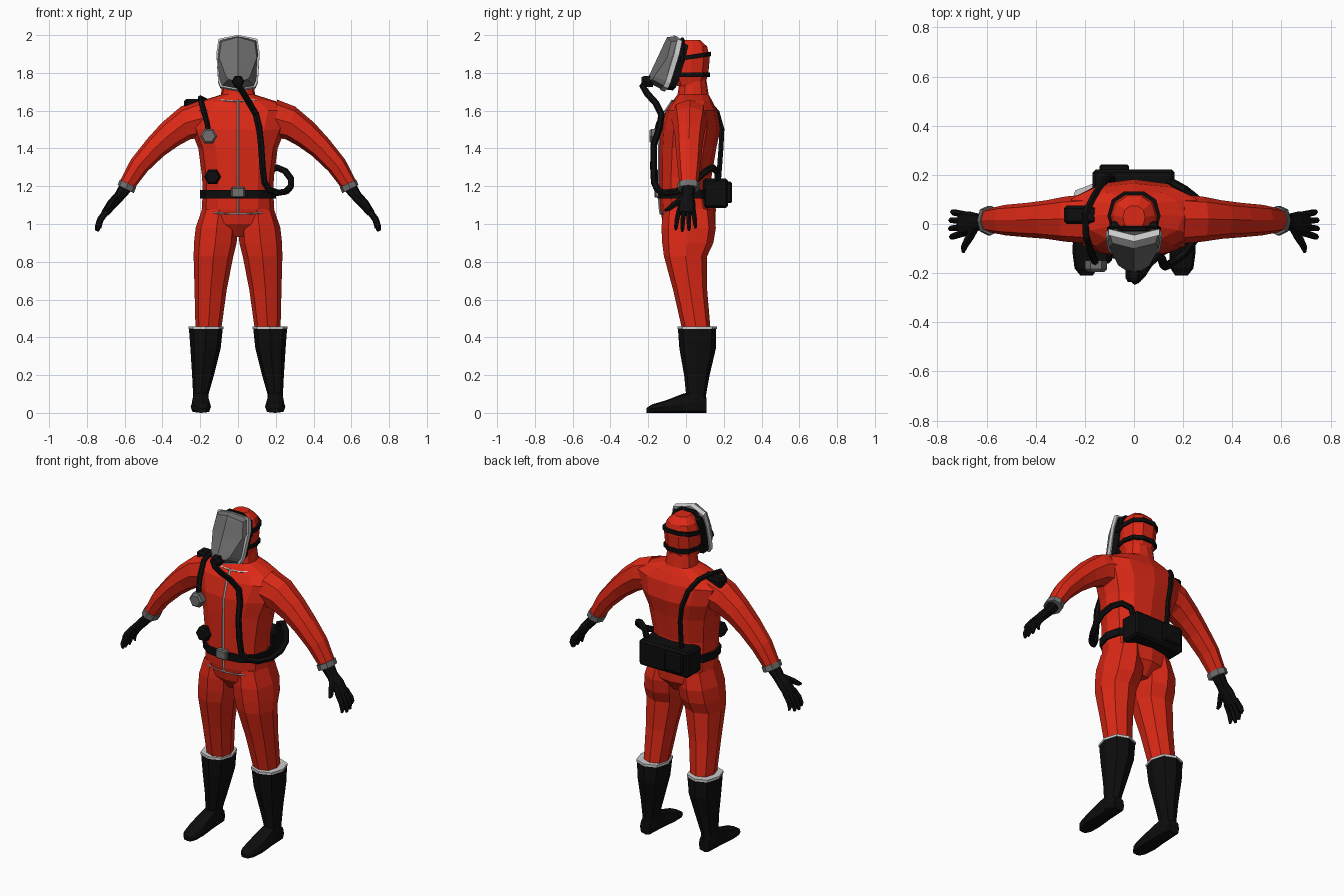
import bpy, bmesh, math
from mathutils import Vector as V


def material(name, r, g, b):
    m = bpy.data.materials.new(name)
    m.diffuse_color = (r, g, b, 1)
    return m


RED = material("red_fabric", 0.72, 0.022, 0.008)
BLACK = material("black_rubber", 0.004, 0.004, 0.004)
GREY = material("dark_grey", 0.16, 0.16, 0.16)
WHITE = material("pale_trim", 0.6, 0.6, 0.58)


def ring(c, u, v, n=8, p=0.85):
    """Rounded cross-section around c, spanned by half-axes u and v."""
    f = lambda t: math.copysign(abs(t) ** p, t) if abs(t) > 1e-6 else 0
    return [V(c) + V(u) * f(math.cos(a)) + V(v) * f(math.sin(a))
            for a in (2 * math.pi * i / n for i in range(n))]


def loft(name, rings, mat, mirror=False):
    bm = bmesh.new()
    rows = [[bm.verts.new(p) for p in r] for r in rings]
    n = len(rows[0])
    for a, b in zip(rows, rows[1:]):
        for i in range(n):
            j = (i + 1) % n
            bm.faces.new((a[i], a[j], b[j], b[i]))
    bm.faces.new(rows[0])
    bm.faces.new(rows[-1])
    bmesh.ops.remove_doubles(bm, verts=bm.verts, dist=1e-4)
    bmesh.ops.recalc_face_normals(bm, faces=bm.faces)
    me = bpy.data.meshes.new(name)
    bm.to_mesh(me)
    bm.free()
    ob = bpy.data.objects.new(name, me)
    bpy.context.collection.objects.link(ob)
    me.materials.append(mat)
    if mirror:
        ob.modifiers.new("mirror", "MIRROR").use_mirror_merge = False
    return ob


def tube(name, pts, radius, mat, res=1):
    cu = bpy.data.curves.new(name, "CURVE")
    cu.dimensions = "3D"
    cu.bevel_depth, cu.bevel_resolution, cu.use_fill_caps = radius, res, True
    sp = cu.splines.new("POLY")
    sp.points.add(len(pts) - 1)
    for q, p in zip(sp.points, pts):
        q.co = (*p, 1)
    sp.use_smooth = False
    cu.materials.append(mat)
    bpy.context.collection.objects.link(bpy.data.objects.new(name, cu))


def box(name, lo, hi, mat, bevel=0.012):
    c, h = (V(lo) + V(hi)) / 2, (V(hi) - V(lo)) / 2
    ob = loft(name, [[c + V((sx * h.x, sy * h.y, sz * h.z)) for sx, sy in
                      ((-1, -1), (1, -1), (1, 1), (-1, 1))] for sz in (-1, 1)], mat)
    b = ob.modifiers.new("bevel", "BEVEL")
    b.width, b.segments = bevel, 1


def disc(name, c, r, depth, mat):
    loft(name, [ring(V(c) + V((0, d, 0)), (s, 0, 0), (0, 0, s), 6, 1)
                for d, s in ((depth / 2, r), (-depth / 4, r), (-depth / 2, r * .75))], mat)


# Torso: height, half width, front y, back y
TORSO = [(.93, .05, -.07, .10), (1.0, .17, -.122, .155), (1.08, .192, -.137, .158),
         (1.16, .187, -.14, .138), (1.25, .19, -.14, .135), (1.4, .21, -.14, .16),
         (1.5, .25, -.135, .182), (1.6, .285, -.105, .165), (1.65, .2, -.072, .14),
         (1.685, .09, -.045, .12), (1.78, .08, -.03, .105)]


def torso_at(z):
    for a, b in zip(TORSO, TORSO[1:]):
        if z <= b[0]:
            t = (z - a[0]) / (b[0] - a[0])
            return [p + (q - p) * t for p, q in zip(a, b)]


def level(z, rx, y0, y1, cx=0, n=8, p=.85):
    return ring((cx, (y0 + y1) / 2, z), (rx, 0, 0), (0, (y1 - y0) / 2, 0), n, p)


def torso_ring(z, grow=0):
    _, rx, a, b = torso_at(z)
    return level(z, rx + grow, a - grow, b + grow, n=12)


loft("torso", [level(*t, n=12) for t in TORSO], RED)
loft("belt", [torso_ring(1.135, .012), torso_ring(1.18, .014)], BLACK)
box("buckle", (-.036, -.168, 1.14), (.036, -.13, 1.195), GREY, .006)

# Zip and seams lying on the suit front
tube("zip", [(0, torso_at(z)[2] - .003, z) for z in (1.05, 1.1, 1.16, 1.25, 1.4, 1.5, 1.6, 1.655)],
     .006, WHITE, 0)
for z, w in ((1.055, .13), (1.652, .1)):
    y = torso_at(z)[2]
    tube("seam", [(-w, y + .018, z + .004), (-w / 2, y, z), (0, y - .003, z - .002),
                  (w / 2, y, z), (w, y + .018, z + .004)], .004, WHITE, 0)

# Legs and boots
loft("leg", [level(z, rx, a, b, cx) for z, cx, rx, a, b in (
    (1.08, .1, .09, -.12, .145), (.98, .113, .111, -.13, .158), (.9, .12, .113, -.126, .145),
    (.83, .13, .105, -.117, .112), (.65, .145, .085, -.068, .112), (.44, .157, .068, -.02, .13))],
    RED, True)
loft("boot_shaft", [level(z, rx, a, b, cx) for z, cx, rx, a, b in (
    (.45, .17, .09, -.043, .16), (.34, .172, .08, -.035, .158), (.2, .185, .058, -.01, .125),
    (.1, .197, .041, 0, .107), (.02, .2, .042, -.01, .107))], BLACK, True)
loft("boot_trim", [level(z, .093, -.046, .163, .17) for z in (.443, .457)], WHITE, True)
loft("foot", [ring((cx, y, h / 2), (rx, 0, 0), (0, 0, h / 2), 8, .6) for y, cx, rx, h in (
    (.108, .198, .036, .08), (.05, .198, .045, .12), (-.02, .198, .047, .1),
    (-.11, .197, .054, .065), (-.18, .195, .047, .045), (-.21, .193, .025, .025))], BLACK, True)


# Arms: section across the xz direction (dx, dz), half sizes r and ry
def arm_ring(x, y, z, r, ry, deg):
    a = math.radians(deg)
    return ring((x, y, z), (r * math.cos(a), 0, r * math.sin(a)), (0, ry, 0))


loft("arm", [arm_ring(*s) for s in (
    (.19, .02, 1.56, .10, .10, 80), (.278, .02, 1.535, .09, .092, 74),
    (.36, .018, 1.475, .075, .078, 55), (.437, .016, 1.405, .063, .07, 45),
    (.523, .016, 1.31, .054, .062, 35), (.592, .015, 1.2, .042, .048, 26))], RED, True)
loft("cuff", [arm_ring(*s) for s in ((.582, .014, 1.215, .048, .06, 26),
                                     (.595, .014, 1.185, .048, .06, 26))], GREY, True)

# Gloves: palm, four fingers and thumb
loft("palm", [arm_ring(*s) for s in (
    (.59, .012, 1.2, .036, .038, 30), (.63, .008, 1.145, .028, .034, 40),
    (.668, .004, 1.105, .027, .047, 42), (.705, 0, 1.055, .021, .05, 35))], BLACK, True)
for i in range(4):
    y, drop = -.038 + i * .026, (.004, -.004, 0, .014)[i]
    loft("finger", [ring((x, y + k * (y - .01), z), (r, 0, r * .5), (0, r * .85, 0), 6, 1)
                    for x, z, k, r in ((.695, 1.07, 0, .016), (.728, 1.025, .2, .016),
                                       (.742 - drop / 2, .985 + drop, .3, .014),
                                       (.744 - drop, .966 + drop, .35, .008))], BLACK, True)
loft("thumb", [ring(c, (r, 0, 0), (0, r * .7, -r * .7), 6, 1) for c, r in (
    ((.645, -.01, 1.14), .02), ((.672, -.06, 1.105), .019),
    ((.69, -.092, 1.08), .015), ((.694, -.113, 1.07), .007))], BLACK, True)

# Hood and head straps
HOOD = [(1.73, .08, -.05, .10), (1.79, .095, -.08, .122), (1.88, .1, -.07, .13),
        (1.94, .084, -.045, .115), (1.975, .045, -.02, .075)]
loft("hood", [level(*h, n=10) for h in HOOD], RED)
for z, tilt, rx, yb in ((1.79, 0, .103, .13), (1.885, -.015, .108, .137)):
    r = level(z, rx, -.07, yb, n=10)
    for p in r:
        p.z -= tilt * (p.y - .03) / .1
    loft("head_strap", [[p + V((0, 0, d)) for p in r] for d in (-.012, .012)], BLACK)
tube("top_strap", [(s * x, -.02, z) for s, x, z in (
    (-1, .1, 1.86), (-1, .088, 1.945), (-1, .045, 1.978), (1, .045, 1.978),
    (1, .088, 1.945), (1, .1, 1.86))], .012, BLACK)


# Face mask: half outlines mirrored into closed loops
def both(half):
    return [V(p) for p in half] + [V((-x, y, z)) for x, y, z in reversed(half[1:-1])]


def shifted(loop, k, dy):
    c = V((0, -.075, 1.855))
    return [c + (p - c) * k + V((0, dy, dy * -.35)) for p in loop]


rim = both([(0, -.06, 1.993), (.1, -.035, 1.972), (.111, -.05, 1.9), (.102, -.095, 1.755),
            (.09, -.108, 1.727), (0, -.125, 1.71)])
front = both([(0, -.10, 1.99), (.088, -.078, 1.965), (.1, -.1, 1.88), (.064, -.168, 1.782),
              (.05, -.178, 1.765), (0, -.21, 1.755)])
ridge = [V((0, -.10 - .11 * (1.99 - p.z) / .235, p.z)) for p in front]
loft("visor", [rim, front, ridge], GREY)
loft("visor_rim", [shifted(rim, 1.03, -.012), shifted(rim, 1.03, .014)], WHITE)
loft("mask_seal", [shifted(rim, .97, .0), shifted(rim, .9, .05)], BLACK)
disc("mask_valve", (0, -.205, 1.755), .034, .06, BLACK)

# Breathing hose from mask round to the back pack
tube("breathing_hose", [
    (0, -.21, 1.755), (.005, -.23, 1.73), (.03, -.205, 1.69), (.06, -.16, 1.64), (.095, -.13, 1.58),
    (.112, -.14, 1.51), (.122, -.17, 1.42), (.13, -.172, 1.3), (.14, -.168, 1.22),
    (.165, -.15, 1.18), (.21, -.115, 1.165), (.255, -.05, 1.172), (.28, .01, 1.2),
    (.28, .06, 1.24), (.25, .105, 1.28), (.205, .14, 1.3), (.16, .165, 1.275), (.14, .17, 1.21)],
    .018, BLACK)

# Back pack with its raised cover
box("back_pack", (-.168, .09, 1.085), (.165, .222, 1.24), BLACK)
box("pack_cover", (-.14, .2, 1.11), (-.02, .243, 1.225), BLACK, .008)

# Shoulder line with connector and gauge
tube("shoulder_line", [(-.09, .17, 1.2), (-.09, .185, 1.4), (-.105, .19, 1.5), (-.13, .165, 1.59),
                       (-.165, .11, 1.65), (-.2, .04, 1.667), (-.195, -.05, 1.648),
                       (-.178, -.11, 1.585), (-.162, -.145, 1.53), (-.155, -.16, 1.47)], .015, BLACK)
box("shoulder_connector", (-.285, .0, 1.6), (-.15, .075, 1.662), BLACK)
disc("gauge", (-.155, -.172, 1.465), .045, .045, GREY)
disc("chest_valve", (-.135, -.135, 1.25), .045, .05, BLACK)
